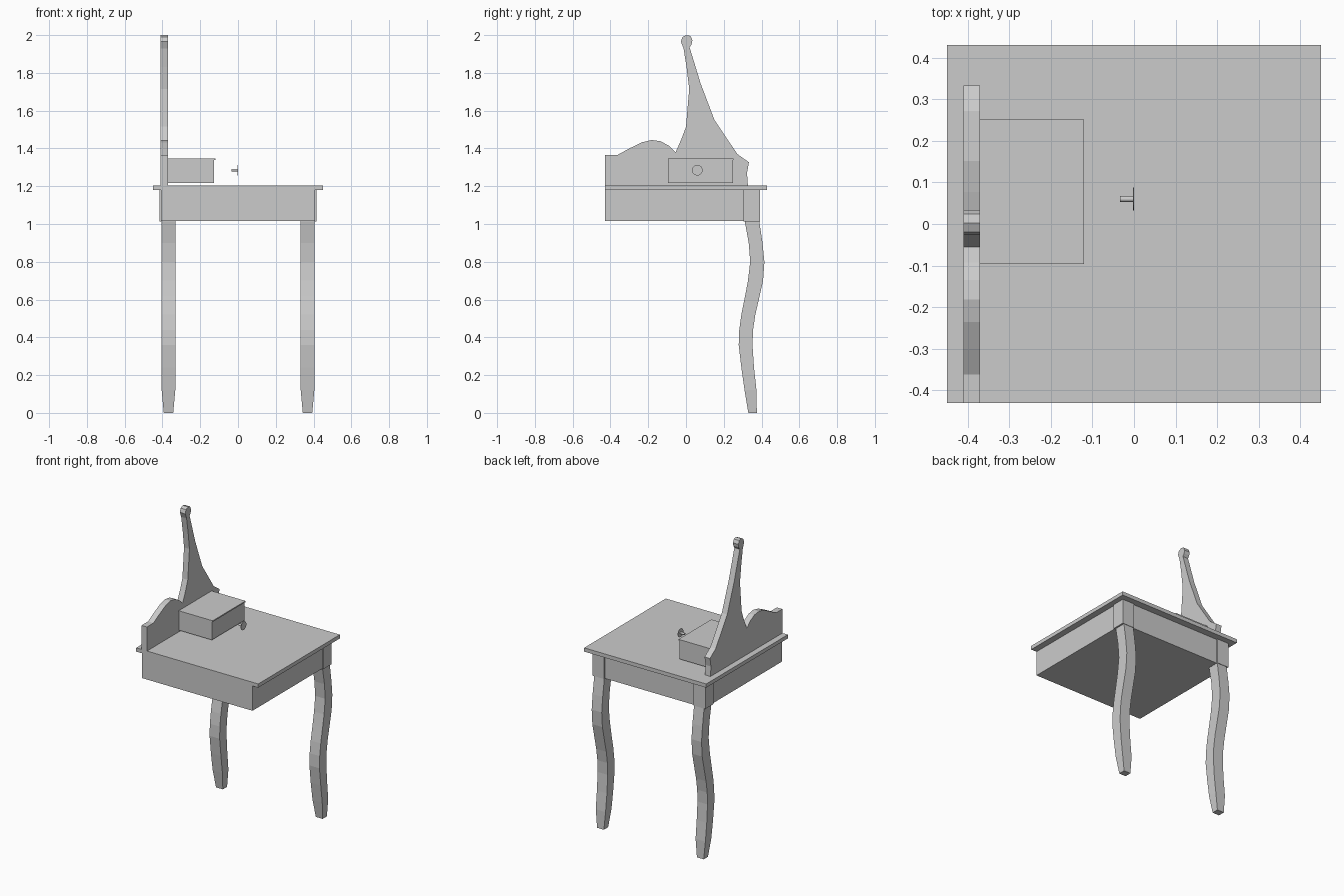
import bpy, bmesh, math
from mathutils import Matrix

if "Cube" in bpy.data.objects:
    bpy.data.objects.remove(bpy.data.objects["Cube"])

grey = bpy.data.materials.new("grey")
grey.diffuse_color = (0.6, 0.6, 0.6, 1)
grey.use_nodes = True
grey.node_tree.nodes["Principled BSDF"].inputs["Base Color"].default_value = grey.diffuse_color


def finish(name, bm):
    bmesh.ops.recalc_face_normals(bm, faces=bm.faces)
    me = bpy.data.meshes.new(name)
    bm.to_mesh(me)
    bm.free()
    me.materials.append(grey)
    ob = bpy.data.objects.new(name, me)
    bpy.context.collection.objects.link(ob)
    return ob


def box(name, x0, x1, y0, y1, z0, z1):
    bm = bmesh.new()
    m = Matrix.Translation(((x0 + x1) / 2, (y0 + y1) / 2, (z0 + z1) / 2)) \
        @ Matrix.Diagonal((x1 - x0, y1 - y0, z1 - z0, 1))
    bmesh.ops.create_cube(bm, size=1, matrix=m)
    return finish(name, bm)


def disc_x(name, x0, x1, y, z, r):
    bm = bmesh.new()
    m = Matrix.Translation(((x0 + x1) / 2, y, z)) @ Matrix.Rotation(math.pi / 2, 4, 'Y')
    bmesh.ops.create_cone(bm, cap_ends=True, segments=24, radius1=r, radius2=r,
                          depth=x1 - x0, matrix=m)
    return finish(name, bm)


# Table top and apron, flush at the front
box("table_top", -0.45, 0.45, -0.43, 0.43, 1.18, 1.205)
box("apron", -0.408, 0.408, -0.43, 0.383, 1.015, 1.18)

# Curved rear legs: (z, y_front, y_back, half width)
leg = [(0, .33, .375, .025), (.12, .31, .373, .036), (.24, .293, .36, .037),
       (.36, .279, .352, .037), (.44, .282, .355, .037), (.52, .293, .367, .037),
       (.62, .313, .39, .037), (.70, .328, .408, .037), (.80, .34, .415, .037),
       (.90, .332, .405, .037), (1.02, .31, .387, .037)]
for side, label in ((-1, "left"), (1, "right")):
    bm = bmesh.new()
    cx = side * 0.368
    rings = [[bm.verts.new(p) for p in ((cx - w, a, z), (cx + w, a, z),
                                        (cx + w, b, z), (cx - w, b, z))]
             for z, a, b, w in leg]
    for lo, hi in zip(rings, rings[1:]):
        for i in range(4):
            j = (i + 1) % 4
            bm.faces.new((lo[i], lo[j], hi[j], hi[i]))
    bm.faces.new(rings[0])
    bm.faces.new(rings[-1])
    finish(label + "_leg", bm)
    # Square post above the leg
    xa, xb = sorted((side * 0.33, side * 0.416))
    box(label + "_post", xa, xb, 0.305, 0.391, 1.014, 1.18)

# Scrolled side panel, a y-z outline given thickness in x
outline = [(-.43, 1.20), (-.43, 1.365), (-.362, 1.366), (-.30, 1.40), (-.235, 1.432),
           (-.182, 1.445), (-.135, 1.438), (-.093, 1.416), (-.055, 1.38),
           (-.024, 1.45), (0, 1.515), (.008, 1.61), (.017, 1.715), (.003, 1.83),
           (-.013, 1.93), (-.027, 1.965), (-.019, 1.99), (.003, 2.0), (.024, 1.995),
           (.034, 1.973), (.03, 1.952), (.019, 1.935), (.035, 1.883), (.077, 1.745),
           (.151, 1.55), (.272, 1.37), (.333, 1.327), (.323, 1.27), (.328, 1.20)]
bm = bmesh.new()
face = bm.faces.new([bm.verts.new((-0.41, y, z)) for y, z in outline])
ext = bmesh.ops.extrude_face_region(bm, geom=[face])
bmesh.ops.translate(bm, vec=(0.04, 0, 0),
                    verts=[v for v in ext["geom"] if isinstance(v, bmesh.types.BMVert)])
finish("side_panel", bm)

# Small drawer with a thin lid, and its knob
box("drawer_box", -0.37, -0.126, -0.095, 0.25, 1.216, 1.338)
box("drawer_lid", -0.37, -0.12, -0.096, 0.251, 1.338, 1.346)
disc_x("knob_stem", -0.034, -0.002, 0.06, 1.285, 0.007)
disc_x("knob_disc", -0.003, 0.0, 0.06, 1.285, 0.028)
